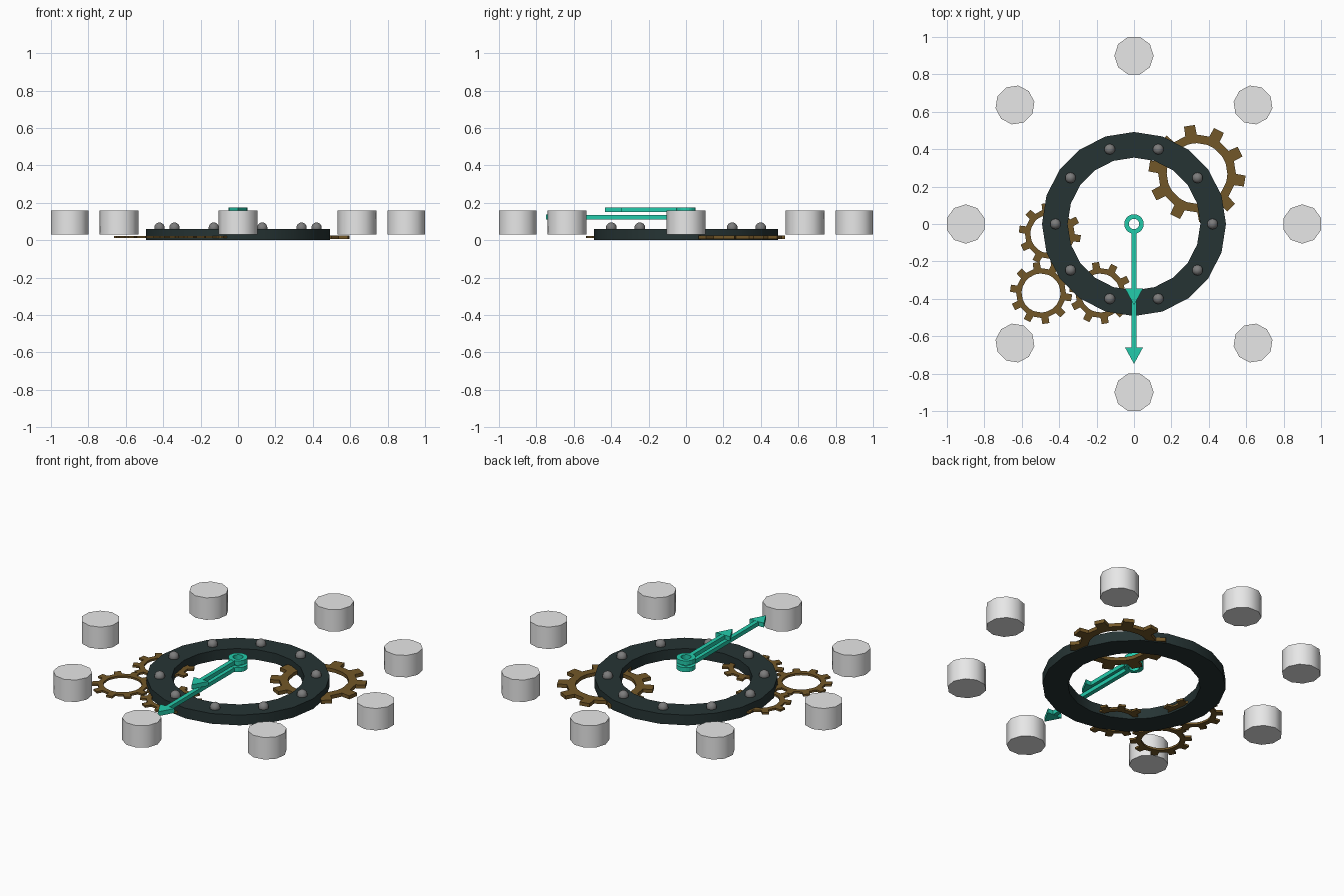
import bpy, bmesh, math
from math import sin, cos, pi, radians

if "Cube" in bpy.data.objects:
    bpy.data.objects.remove(bpy.data.objects["Cube"])


def material(name, rgb):
    m = bpy.data.materials.new(name)
    m.diffuse_color = (*rgb, 1)
    m.use_nodes = True
    m.node_tree.nodes["Principled BSDF"].inputs["Base Color"].default_value = m.diffuse_color
    return m


GREY = material("light grey", (0.8, 0.8, 0.8))
DARK = material("dark slate", (0.019, 0.034, 0.034))
STEEL = material("steel grey", (0.2, 0.2, 0.2))
BRASS = material("brass brown", (0.17, 0.095, 0.021))
TEAL = material("teal", (0.017, 0.6, 0.41))


def make(name, bm, mat, smooth=False):
    bmesh.ops.recalc_face_normals(bm, faces=bm.faces)
    me = bpy.data.meshes.new(name)
    bm.to_mesh(me)
    bm.free()
    me.materials.append(mat)
    ob = bpy.data.objects.new(name, me)
    bpy.context.collection.objects.link(ob)
    if smooth:
        bpy.ops.object.select_all(action='DESELECT')
        ob.select_set(True)
        bpy.context.view_layer.objects.active = ob
        bpy.ops.object.shade_smooth_by_angle(angle=radians(40))
    return ob


def prism(bm, outline, z0, z1):
    """Extruded closed outline."""
    lo = [bm.verts.new((x, y, z0)) for x, y in outline]
    hi = [bm.verts.new((x, y, z1)) for x, y in outline]
    bm.faces.new(lo[::-1])
    bm.faces.new(hi)
    n = len(lo)
    for i in range(n):
        j = (i + 1) % n
        bm.faces.new((lo[i], lo[j], hi[j], hi[i]))


def annulus(bm, outer, inner, z0, z1):
    """Extruded ring between two outlines with equal point counts."""
    n = len(outer)
    loops = [[bm.verts.new((x, y, z)) for x, y in o]
             for o, z in ((outer, z0), (outer, z1), (inner, z1), (inner, z0))]
    for k in range(4):
        a, b = loops[k], loops[(k + 1) % 4]
        for i in range(n):
            j = (i + 1) % n
            bm.faces.new((a[i], a[j], b[j], b[i]))


def circle(r, n, phase=0.0, c=(0, 0)):
    return [(c[0] + r * cos(phase + 2 * pi * i / n),
             c[1] + r * sin(phase + 2 * pi * i / n)) for i in range(n)]


# Eight hour pillars, one flat facing outwards
for k in range(8):
    a = k * pi / 4
    bm = bmesh.new()
    prism(bm, circle(0.105, 10, a + pi / 10, (0.9 * cos(a), 0.9 * sin(a))), 0.03, 0.16)
    make(f"hour_pillar_{k + 1}", bm, GREY, True)

# Dial ring
bm = bmesh.new()
annulus(bm, circle(0.492, 20), circle(0.355, 20), 0.0, 0.06)
make("dial_ring", bm, DARK, True)

# Ten studs on the ring
for k in range(10):
    a = k * pi / 5
    bm = bmesh.new()
    bmesh.ops.create_uvsphere(bm, u_segments=10, v_segments=8, radius=0.029)
    bmesh.ops.translate(bm, verts=bm.verts, vec=(0.42 * cos(a), 0.42 * sin(a), 0.066))
    make(f"stud_{k + 1}", bm, STEEL, True)


# Ring gears with ten teeth
def gear(name, cx, cy, s, z0, z1):
    outer, inner = [], []
    for k in range(10):
        a = radians(-9 + 36 * k)
        for da, r in ((-8.5, 0.208), (-6.5, 0.26), (6.5, 0.26), (8.5, 0.208)):
            t = a + radians(da)
            outer.append((cx + s * r * cos(t), cy + s * r * sin(t)))
            t = a + radians(9 if da > 0 else -9) * (1 if abs(da) > 7 else 0.4)
            inner.append((cx + s * 0.162 * cos(t), cy + s * 0.162 * sin(t)))
    bm = bmesh.new()
    annulus(bm, outer, inner, z0, z1)
    make(name, bm, BRASS)


gear("large_gear", 0.337, 0.27, 1.0, 0.005, 0.026)
gear("small_gear_outer", -0.497, -0.369, 0.64, 0.011, 0.023)
gear("small_gear_front", -0.18, -0.369, 0.64, 0.011, 0.023)
gear("small_gear_left", -0.45, -0.053, 0.64, 0.011, 0.023)


# Clock hands: hub ring, rod and arrowhead
def hand(name, base, tip, z0, z1):
    bm = bmesh.new()
    annulus(bm, circle(0.052, 20), circle(0.028, 20), z0, z1)
    w = 0.0125
    prism(bm, [(-w, base), (w, base), (w, -0.045), (-w, -0.045)], z0 + 0.001, z1 - 0.001)
    prism(bm, [(-0.048, base), (0, tip), (0.048, base)], z0, z1)
    make(name, bm, TEAL)


hand("minute_hand", -0.66, -0.748, 0.11, 0.136)
hand("hour_hand", -0.345, -0.434, 0.15, 0.176)
